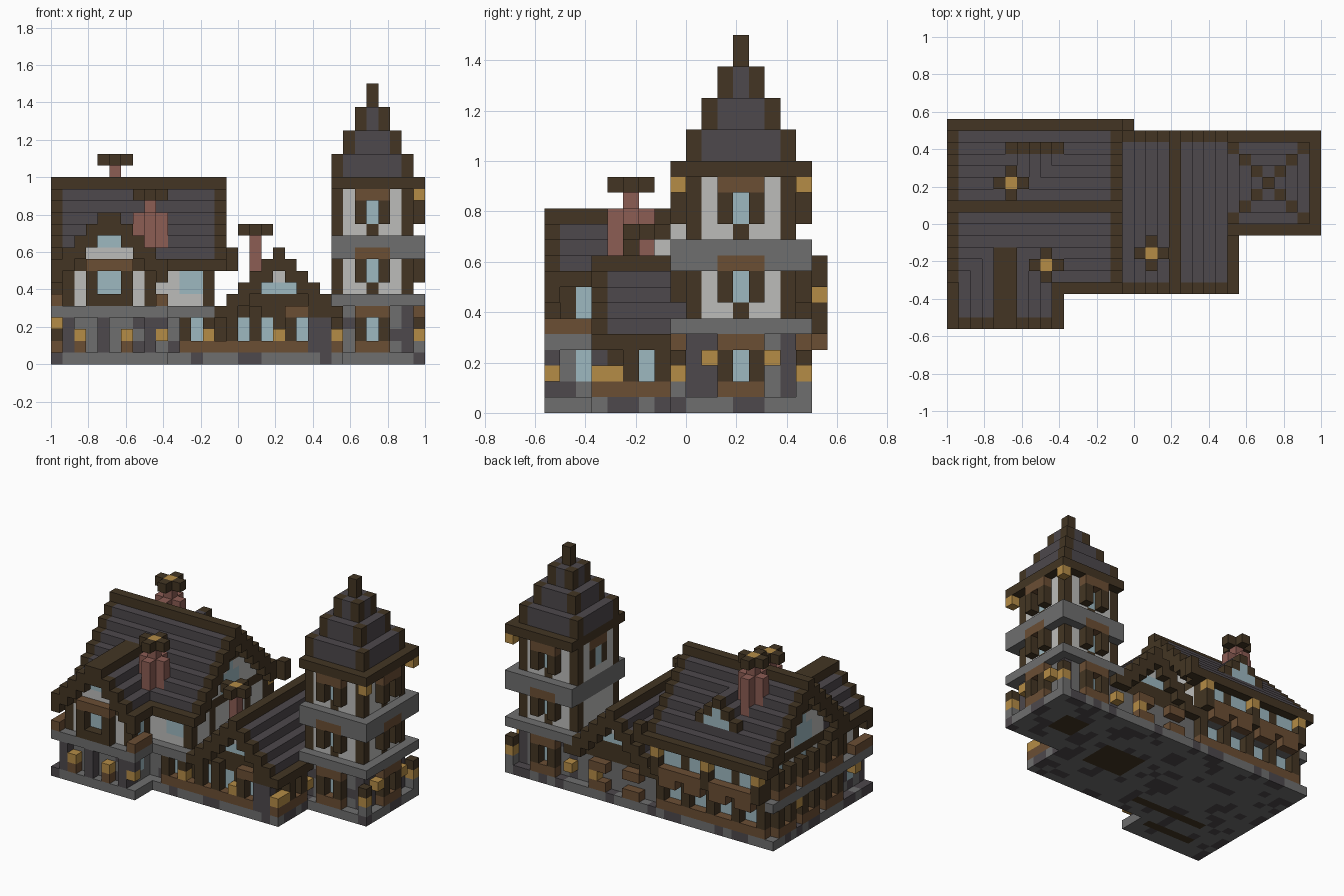
import bpy, bmesh, random
from mathutils import Vector

if "Cube" in bpy.data.objects:
    bpy.data.objects.remove(bpy.data.objects["Cube"])
random.seed(4)
V = 1 / 16
ORIGIN = Vector((-16, -9, 0))
PALETTE = {"dark_timber": "433523", "slate": "4d484c", "stone": "6e6e6e", "plaster": "bcbcba",
           "glass": "9db8c0", "lantern_gold": "b58c46", "plank": "6b4e34", "brick": "8c5d54"}
names = list(PALETTE)
cells = {}


def material(name):
    code = PALETTE[name]
    srgb = [int(code[i:i + 2], 16) / 255 for i in (0, 2, 4)]
    colour = [((c + 0.055) / 1.055) ** 2.4 for c in srgb] + [1]
    mat = bpy.data.materials.new(name)
    mat.use_nodes = True
    mat.diffuse_color = colour
    mat.node_tree.nodes["Principled BSDF"].inputs["Base Color"].default_value = colour
    return mat


def fill(part, colour, x, y, z, mix=None):
    """Fill an inclusive block of unit cubes; x, y, z are numbers or (first, last)."""
    span = [range(r[0], r[1] + 1) if isinstance(r, tuple) else (r,) for r in (x, y, z)]
    for i in span[0]:
        for j in span[1]:
            for k in span[2]:
                pick = mix if mix and random.random() < 0.3 else colour
                cells[i, j, k] = (part, pick)


def panel(part, colour, side, plane, u, z):
    """Fill on a wall plane: front/back planes are y, left/right planes are x."""
    if side in ("front", "back"):
        fill(part, colour, u, plane, z)
    else:
        fill(part, colour, plane, u, z)


def window(part, side, plane, u0, u1, z, height=2, sill="plank", awning=None, shutters=True):
    out = plane + (1 if side in ("back", "east") else -1)
    panel(part, "glass", side, plane, (u0, u1), (z, z + height - 1))
    if shutters:
        for u in (u0 - 1, u1 + 1):
            panel(part, "dark_timber", side, out, u, (z, z + height - 1))
    if sill:
        panel(part, sill, side, out, (u0 - 1, u1 + 1), z - 1)
    if awning:
        panel(part, awning, side, out, (u0 - 1, u1 + 1), z + height)


def roof(part, along, lo, hi, top, steps, start, end, open_end=False):
    """Stepped gable roof with timber ridge, eaves and verges over a plaster gable."""
    def put(colour, across, run, z):
        fill(part, colour, *((run, across) if along == "x" else (across, run)), z)
    for k in range(steps + 1):
        z = top - k
        edge = k in (0, steps)
        for a in (lo - k, hi + k):
            if k < steps - 1:
                put("plaster", a, (start + 1, end if open_end else end - 1), (top - steps, z - 1))
            put("dark_timber" if edge else "slate", a, (start, end), z)
            if not edge:
                put("slate", a, (start + 1, end - 1), z - 1)
            for r in ([start] if open_end else [start, end]):
                put("dark_timber", a, r, (z if k == steps else z - 1, z))


def chimney(part, x, y, base, stem, cap, wide=False):
    fill(part, "brick", x, y, (base, cap - 1))
    if wide:
        fill(part, "brick", (x - 1, x + 1), y, (base, stem))
        fill(part, "brick", x, (y - 1, y + 1), (base, stem))
    fill(part, "dark_timber", (x - 1, x + 1), y, cap)
    fill(part, "dark_timber", x, (y - 1, y + 1), cap)
    fill(part, "lantern_gold", x, y, cap)


# Foundation
for xs, ys in (((0, 9), (0, 16)), ((0, 24), (3, 16)), ((24, 31), (8, 16))):
    fill("foundation", "stone", xs, ys, 0, "slate")
for xs, ys in (((26, 28), (11, 13)), ((17, 21), (8, 11)), ((4, 12), (5, 5)), ((3, 8), (2, 2))):
    fill("foundation", "dark_timber", xs, ys, 0)

# Main house walls
H = "main_house"
fill(H, "stone", (1, 13), (4, 15), (1, 3), "slate")
fill(H, "dark_timber", (11, 13), (4, 15), (1, 3))
fill(H, "dark_timber", (1, 13), 15, (1, 3))
fill(H, "stone", (0, 14), (3, 16), 4)
fill(H, "plaster", (1, 13), (4, 16), (5, 8))
for x in (1, 4, 7, 10, 13):
    fill(H, "dark_timber", x, 16, (1, 7))
for y in (4, 7, 13, 16):
    for x in (1, 13):
        fill(H, "dark_timber", x, y, (5, 7))
fill(H, "dark_timber", (1, 13), 16, 8)

# Main roof, dormer and gable windows
R = "main_roof"
roof(R, "x", 10, 10, 15, 7, 0, 14)
fill(R, "dark_timber", 15, 17, (8, 9))
for x in (1, 13):
    fill(R, "dark_timber", x, (5, 15), 8)
    fill(R, "glass", x, (9, 11), (9, 10))
    fill(R, "glass", x, 10, 11)
    fill(R, "dark_timber", x, (8, 12), 12)
D = "roof_dormer"
for k, (a, b) in enumerate(((5, 9), (6, 8), (7, 7))):
    fill(D, "slate", (a, b), (10 + k, 14), 11 + k)
    fill(D, "dark_timber", (a, b), 15, 11 + k)
fill(D, "glass", (6, 8), 15, 11)
fill(D, "glass", 7, 15, 12)

# Front wing
W = "front_wing"
fill(W, "stone", (1, 8), (1, 4), (1, 3), "slate")
fill(W, "stone", (0, 9), (0, 3), 4)
fill(W, "plaster", (1, 8), (1, 4), (5, 8))
for x in (1, 8):
    fill(W, "dark_timber", x, 1, (5, 7))
    fill(W, "dark_timber", x, 3, (5, 7))
for x in (0, 9):
    fill(W, "plank", x, (0, 2), 5)
    fill(W, "dark_timber", x, 0, 7)
roof("wing_roof", "y", 4, 5, 12, 4, 0, 6, open_end=True)
fill("wing_roof", "glass", (4, 5), 1, 10)
fill("wing_roof", "dark_timber", (2, 7), 1, 8)
window(W, "front", 1, 4, 5, 6, 2, "dark_timber", "plank")
for x in (2, 6):
    fill(W, "lantern_gold", x, 0, 2)
    fill(W, "plank", x, 0, 1)
for x in (1, 4, 8):
    fill(W, "slate", x, 0, (1, 3))
window(W, "east", 8, 2, 2, 2, 2, None, None, False)
window(W, "east", 8, 2, 2, 6, 2, None, None, False)
fill(W, "lantern_gold", 9, 0, 2)
fill(W, "slate", 9, 0, 3)

# Main house windows on front, back and left
window(H, "front", 4, 11, 12, 6, 2, None, None, False)
window(H, "front", 4, 12, 12, 2, 2, "plank")
fill(H, "lantern_gold", 13, 3, 2)
for x in (2, 5, 8, 11):
    window(H, "back", 16, x, x + 1, 6, 2, "plank", None, False)
    fill(H, "plank", (x, x + 1), 17, 4)
    window(H, "back", 15, x, x + 1, 2, 2, "plank", None, False)
for x in (1, 7, 13):
    fill(H, "dark_timber", x, 17, (5, 7))
    fill(H, "lantern_gold", x, 17, 7)
for y in (6, 10, 14):
    window(H, "west", 1, y, y, 6, 2, "plank")
    window(H, "west", 1, y, y, 2, 2, "plank")
for y in (2, 12):
    window(W if y < 4 else H, "west", 1, y, y, 2, 2, None, None, False)
    fill(H, "lantern_gold", 0, y, 3)

# Middle hall
M = "middle_hall"
fill(M, "dark_timber", (14, 23), (4, 15), (1, 3))
fill(M, "plaster", (15, 23), (4, 15), (4, 5))
fill(M, "stone", (14, 23), 15, (1, 4))
fill(M, "plank", (13, 23), 3, 1)
fill(M, "plank", 24, (3, 7), 1)
roof("hall_roof", "y", 19, 19, 9, 5, 3, 16)
for y in (4, 15):
    fill("hall_roof", "glass", (18, 20), y, 6)
    fill("hall_roof", "dark_timber", (15, 23), y, 4)
    fill("hall_roof", "dark_timber", (17, 21), y, 5)
for x in (16, 18, 21):
    window(M, "front", 4, x, x, 2, 2, "plank", None, False)
for x in (15, 17, 20, 22):
    fill(M, "dark_timber", x, 3, (2, 4))
fill(M, "plank", (20, 21), 3, 4)
fill(M, "lantern_gold", 19, 3, 2)
fill(M, "slate", 22, 3, (1, 3))
fill(M, "slate", 23, 3, (1, 3))
window(M, "east", 23, 6, 6, 2, 2, "plank")
for x, y in ((24, 4), (24, 3), (21, 16)):
    fill(M, "lantern_gold", x, y, 2)
for x in (16, 20):
    fill(M, "plank", (x, x + 1), 16, 1)
    fill(M, "plank", (x, x + 1), 16, 3)

# Tower: three storeys with stone bands
T = "tower"
fill(T, "slate", (24, 30), (9, 15), (1, 4))
for x in (25, 29):
    fill(T, "stone", x, (9, 15), (1, 4), "slate")
fill(T, "stone", 30, 14, (1, 4))
fill(T, "plaster", (24, 30), (9, 15), (6, 14))
for x in (24, 30):
    for y in (9, 15):
        fill(T, "dark_timber", x, y, (6, 14))
fill(T, "stone", (24, 31), (8, 16), 5)
fill(T, "stone", (24, 31), (8, 16), (9, 10))
for side, plane, mid in (("front", 9, 27), ("back", 15, 27), ("east", 30, 12)):
    window(T, side, plane, mid, mid, 2, 2, "plank", "plank")
    for z in (7, 12):
        window(T, side, plane, mid, mid, z, 2, None, "plank")
        panel(T, "dark_timber", side, plane, mid, z - 1)
fill(T, "glass", 24, 12, (12, 13))
for y in (11, 13):
    fill(T, "dark_timber", 24, y, (12, 13))
fill(T, "plank", 24, (11, 13), 14)
for y in (10, 14):
    fill(T, "lantern_gold", 31, y, 3)
for y in (8, 16):
    fill(T, "lantern_gold", 31, y, 14)
    fill(T, "lantern_gold", 24, y, 2)
    fill(T, "stone", 31, y, (1, 2))
    fill(T, "lantern_gold", 31, y, 2)
    fill(T, "dark_timber", 31, y, 3)

# Stepped spire
S = "tower_spire"
fill(S, "dark_timber", (24, 31), (8, 16), 15)
for k, r in enumerate((3, 2, 1, 0)):
    z = (16 + 2 * k, 17 + 2 * k)
    fill(S, "slate", (27 - r, 27 + r), (12 - r, 12 + r), z)
    for x in (27 - r, 27 + r):
        for y in (12 - r, 12 + r):
            fill(S, "dark_timber", x, y, z)

# Chimneys
chimney("back_chimney", 5, 12, 12, 15, 17, True)
chimney("wing_chimney", 8, 5, 9, 12, 14, True)
chimney("hall_chimney", 17, 6, 7, 8, 11)

# Turn each part into one mesh of its exposed faces, merged into flat panels
mats = [material(n) for n in names]
for part in sorted({p for p, c in cells.values()}):
    bm = bmesh.new()
    for cell, (owner, colour) in cells.items():
        if owner != part:
            continue
        for axis in range(3):
            for sign in (-1, 1):
                n = Vector([sign * (a == axis) for a in range(3)])
                c = Vector(cell)
                if tuple(int(v) for v in c + n) in cells:
                    continue
                u = Vector([a == (axis + 1) % 3 for a in range(3)]) / 2
                w = n.cross(u)
                mid = c + Vector((0.5, 0.5, 0.5)) + n / 2 + ORIGIN
                loop = (mid - u - w, mid + u - w, mid + u + w, mid - u + w)
                face = bm.faces.new([bm.verts.new(p * V) for p in loop])
                face.material_index = names.index(colour)
    bmesh.ops.remove_doubles(bm, verts=bm.verts, dist=0.001)
    bmesh.ops.dissolve_limit(bm, angle_limit=0.01, verts=bm.verts, edges=bm.edges, delimit={"MATERIAL"})
    mesh = bpy.data.meshes.new(part)
    bm.to_mesh(mesh)
    bm.free()
    for m in mats:
        mesh.materials.append(m)
    bpy.context.collection.objects.link(bpy.data.objects.new(part, mesh))
